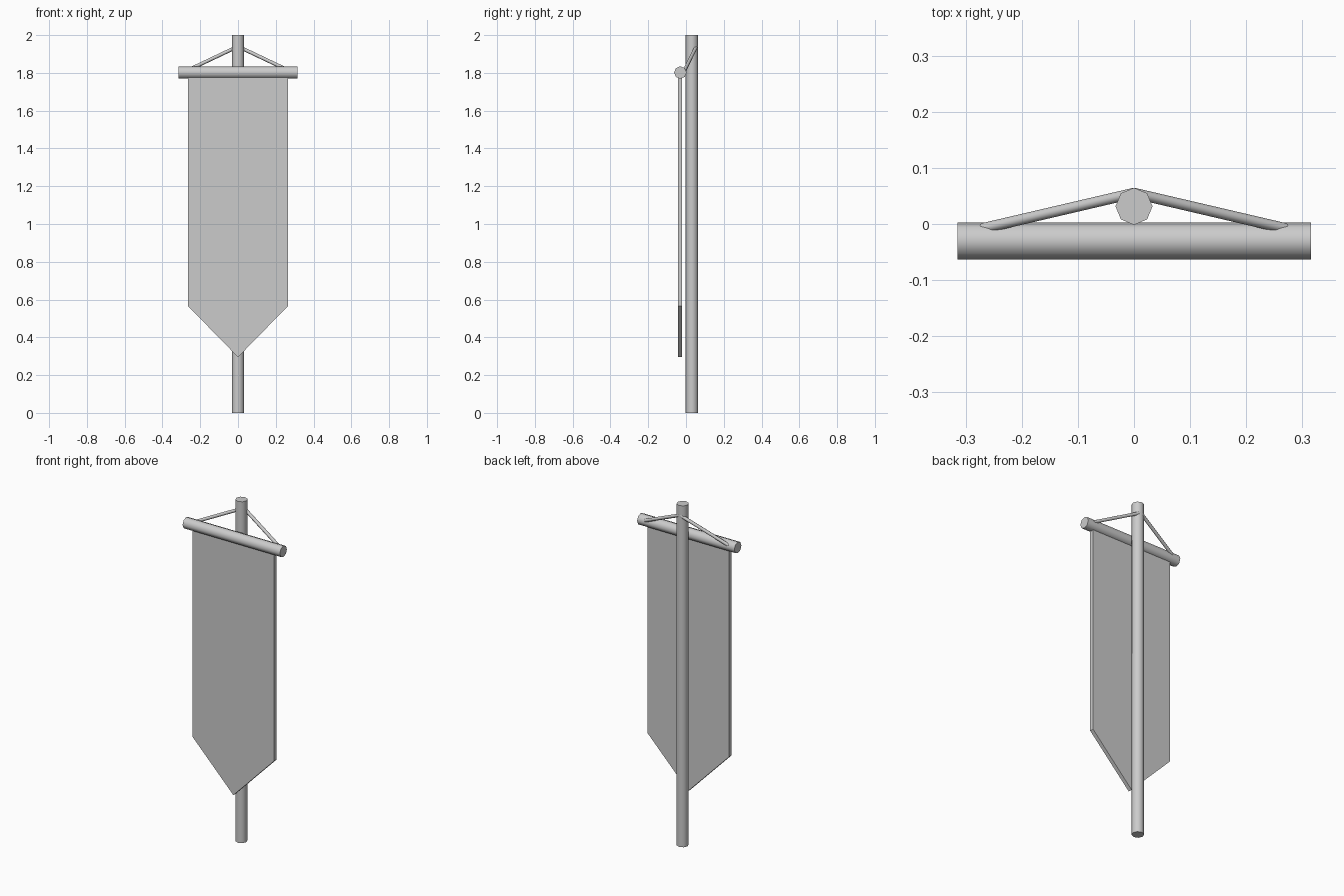
import bpy, bmesh, math
from mathutils import Vector

if "Cube" in bpy.data.objects:
    bpy.data.objects.remove(bpy.data.objects["Cube"])


def rod(name, a, b, radius, sides=8):
    """Smooth low-poly rod running from a to b."""
    a, b = Vector(a), Vector(b)
    bpy.ops.mesh.primitive_cylinder_add(vertices=sides, radius=radius,
                                        depth=(b - a).length, location=(a + b) / 2)
    ob = bpy.context.object
    ob.name = name
    ob.rotation_euler = (b - a).to_track_quat('Z', 'Y').to_euler()
    bpy.ops.object.shade_smooth_by_angle(angle=math.radians(50))
    return ob


# Upright pole and crossbar in front of it
rod("pole", (0, 0.0315, 0), (0, 0.0315, 2), 0.033)
rod("crossbar", (-0.315, -0.03, 1.802), (0.315, -0.03, 1.802), 0.033)

# Hanging cords from the back of the pole to the crossbar ends
for side, label in ((-1, "left"), (1, "right")):
    rod(label + "_cord", (0, 0.055, 1.94), (side * 0.27, -0.008, 1.812), 0.0095)

# Pointed cloth banner, extruded from its outline
outline = [(-0.264, 1.80), (-0.264, 0.565), (0, 0.295), (0.264, 0.565), (0.264, 1.80)]
bm = bmesh.new()
face = bm.faces.new([bm.verts.new((x, -0.043, z)) for x, z in outline])
ext = bmesh.ops.extrude_face_region(bm, geom=[face])
bmesh.ops.translate(bm, vec=(0, 0.023, 0),
                    verts=[v for v in ext["geom"] if isinstance(v, bmesh.types.BMVert)])
bmesh.ops.recalc_face_normals(bm, faces=bm.faces)
mesh = bpy.data.meshes.new("banner_cloth")
bm.to_mesh(mesh)
bm.free()
banner = bpy.data.objects.new("banner_cloth", mesh)
bpy.context.collection.objects.link(banner)
